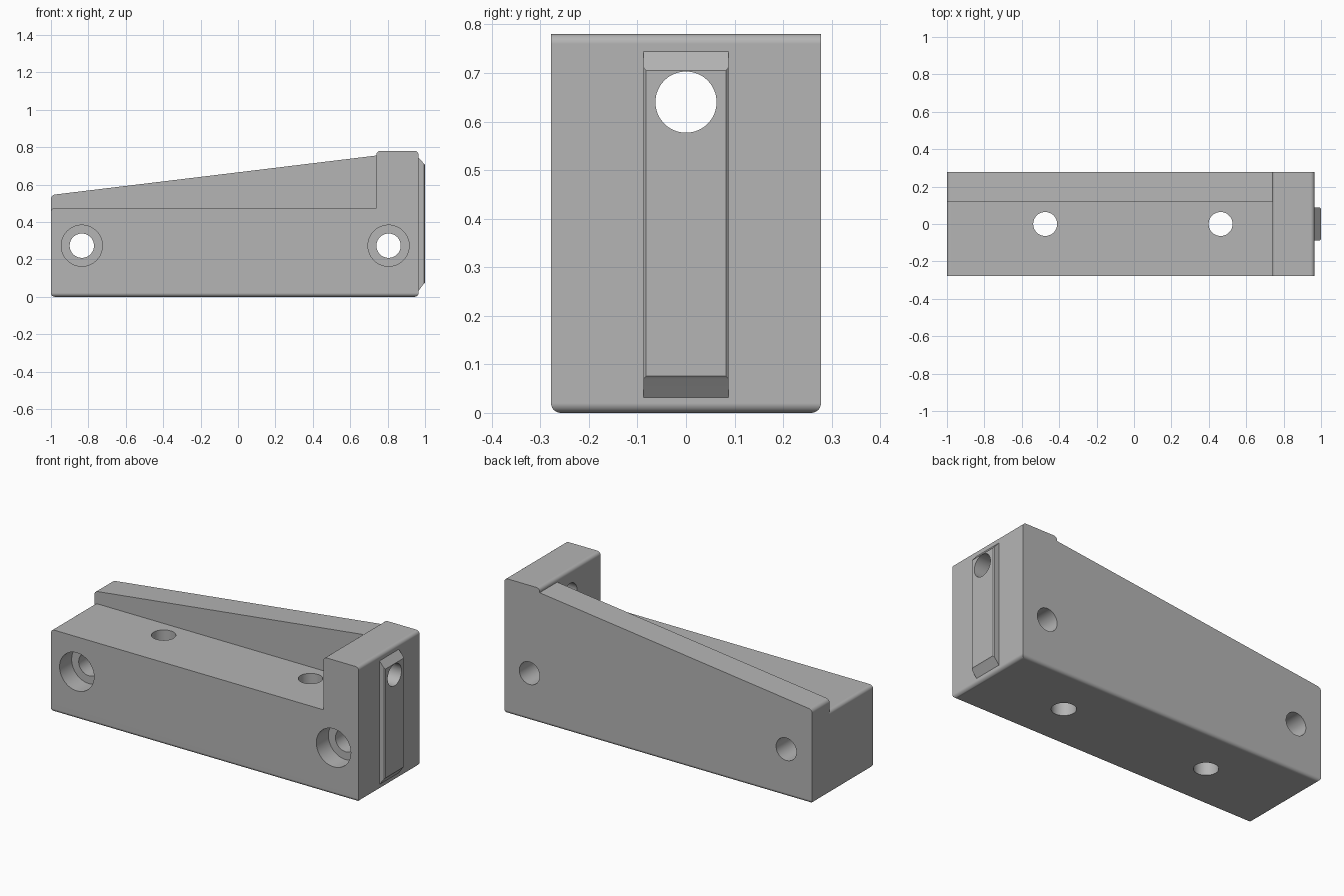
import bpy
import bmesh
from math import pi, radians
from mathutils import Matrix, Vector

if "Cube" in bpy.data.objects:
    bpy.data.objects.remove(bpy.data.objects["Cube"], do_unlink=True)

HALF = 0.278      # half depth of the block
FLOOR = 0.475     # height of the ledge
HEAD = 0.74       # where the raised end starts
ROUND = 0.02      # edge rounding

grey = bpy.data.materials.new("light grey")
grey.use_nodes = True
colour = (0.46, 0.46, 0.46, 1)
grey.diffuse_color = colour
grey.node_tree.nodes["Principled BSDF"].inputs["Base Color"].default_value = colour


def make_object(name, bm):
    bmesh.ops.recalc_face_normals(bm, faces=bm.faces)
    mesh = bpy.data.meshes.new(name)
    bm.to_mesh(mesh)
    bm.free()
    mesh.materials.append(grey)
    obj = bpy.data.objects.new(name, mesh)
    bpy.context.collection.objects.link(obj)
    return obj


def loft(name, rings, rounded=None):
    """Skin a row of matching rings, cap the ends and round chosen edges."""
    bm = bmesh.new()
    loops = [[bm.verts.new(p) for p in ring] for ring in rings]
    count = len(loops[0])
    for a, b in zip(loops, loops[1:]):
        for i in range(count):
            j = (i + 1) % count
            bm.faces.new((a[i], a[j], b[j], b[i]))
    bm.faces.new(loops[0])
    bm.faces.new(loops[-1])
    if rounded:
        edges = [e for e in bm.edges if rounded(*(v.co for v in e.verts))]
        bmesh.ops.bevel(bm, geom=edges, offset=ROUND, segments=6,
                        profile=0.5, affect='EDGES')
    return make_object(name, bm)


def prism(name, profile, y0, y1, rounded=None):
    return loft(name, [[(x, y, z) for x, z in profile] for y in (y0, y1)], rounded)


def drill(axis, centre, radius, length):
    """Cylinder cutter along an axis."""
    bm = bmesh.new()
    turn = Vector((0, 0, 1)).rotation_difference(Vector(axis)).to_matrix().to_4x4()
    bmesh.ops.create_cone(bm, cap_ends=True, segments=64, radius1=radius,
                          radius2=radius, depth=length,
                          matrix=Matrix.Translation(centre) @ turn)
    return make_object("cutter", bm)


def cut(obj, cutters):
    bpy.context.view_layer.objects.active = obj
    for cutter in cutters:
        cutter.hide_render = True
        mod = obj.modifiers.new("cut", 'BOOLEAN')
        mod.operation = 'DIFFERENCE'
        mod.solver = 'EXACT'
        mod.object = cutter
        bpy.ops.object.modifier_apply(modifier=mod.name)
        bpy.data.objects.remove(cutter, do_unlink=True)


def finish(obj, angle):
    bpy.ops.object.select_all(action='DESELECT')
    obj.select_set(True)
    bpy.context.view_layer.objects.active = obj
    bpy.ops.object.shade_smooth_by_angle(angle=radians(angle))
    mod = obj.modifiers.new("flat face normals", 'WEIGHTED_NORMAL')
    mod.keep_sharp = True


# Block with sloping back wall and raised end
def block_edge(a, b):
    crosswise = abs(a.y - b.y) > 0.1
    inner_corner = abs(a.x - HEAD) < 0.01 and a.z < 0.77
    along_bottom = max(a.z, b.z) < 0.001
    return (crosswise and not inner_corner) or along_bottom


outline = [(-1, 0), (0.965, 0), (0.965, 0.78), (HEAD, 0.78), (HEAD, 0.755), (-1, 0.544)]
block = prism("block", outline, -HALF, HALF, block_edge)

# Ledge cut in front of the wall, with a rounded outer corner
ledge = [(-1.1, 0.9), (-1.1, FLOOR - ROUND), (-1, FLOOR - ROUND)]
corner = Vector((-1 + ROUND, FLOOR - ROUND))
for i in range(1, 7):
    p = corner + Matrix.Rotation(-i * pi / 12, 2) @ Vector((-ROUND, 0))
    ledge.append(tuple(p))
ledge += [(HEAD, FLOOR), (HEAD, 0.9)]
cut(block, [prism("cutter", ledge, -0.4, 0.118)])

# Counterbored cross holes
for x in (-0.835, 0.805):
    cut(block, [drill((0, 1, 0), (x, 0, 0.273), 0.065, 1),
                drill((0, 1, 0), (x, -HALF, 0.273), 0.11, 0.22)])
# Vertical holes
cut(block, [drill((0, 0, 1), (x, 0, 0.3), 0.064, 1) for x in (-0.475, 0.463)])


# Raised rib on the end face, with chamfered rim
def rib_ring(x, half, low, high):
    return [(x, -half, low), (x, half, low), (x, half, high), (x, -half, high)]


rib = loft("end_rib", [rib_ring(0.96, 0.088, 0.025, 0.75),
                       rib_ring(0.994, 0.088, 0.07, 0.712),
                       rib_ring(1.0, 0.082, 0.076, 0.705)])

# Hole through the raised end and the rib
for part in (block, rib):
    cut(part, [drill((1, 0, 0), (0.9, 0, 0.64), 0.063, 0.5)])

finish(block, 25)
finish(rib, 25)
